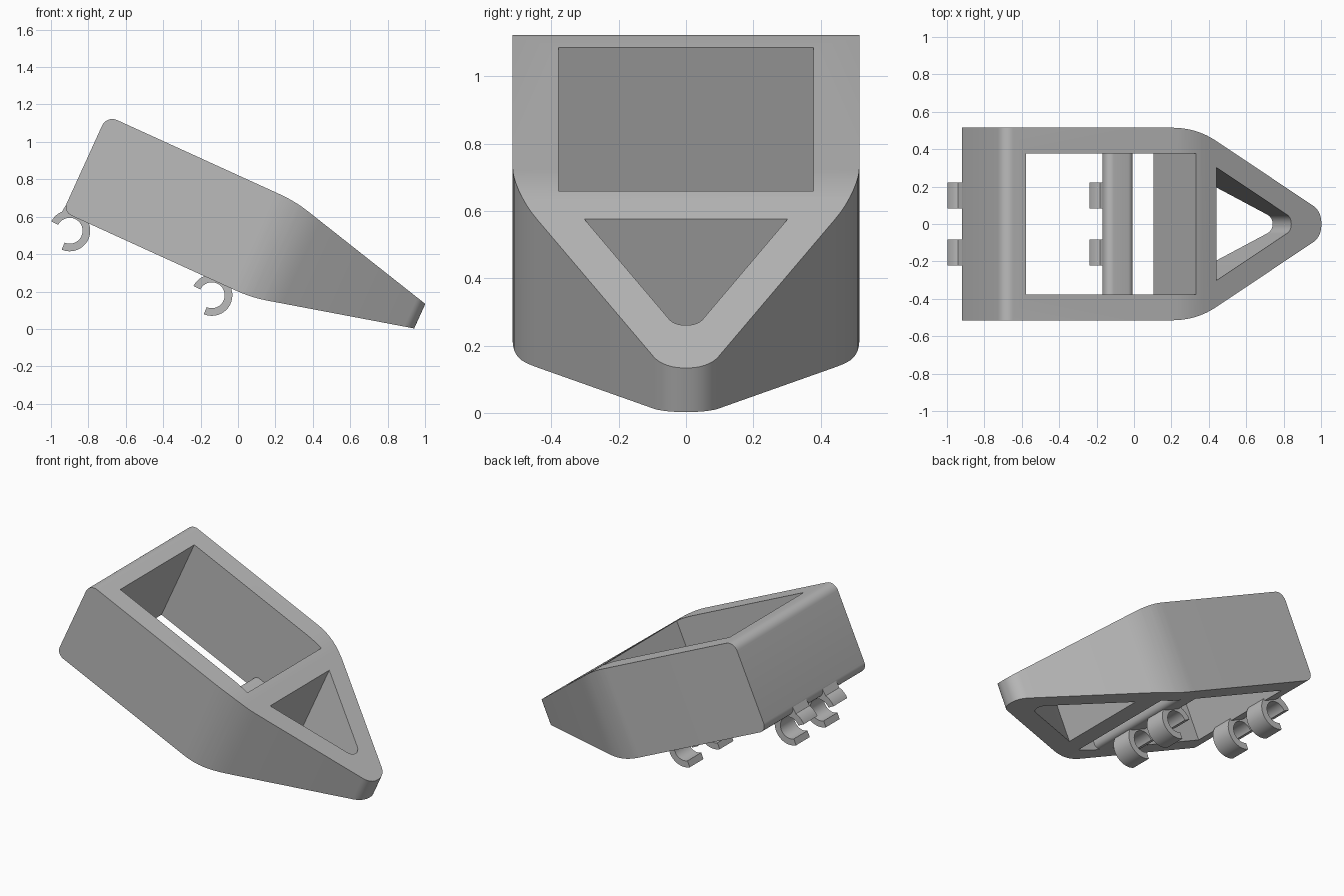
import bpy, bmesh, math
from mathutils import Vector

if "Cube" in bpy.data.objects:
    bpy.data.objects.remove(bpy.data.objects["Cube"], do_unlink=True)

TILT = math.radians(24.5)
BOTTOM, TOP, MID = 0.182, 0.748, 0.465

grey = bpy.data.materials.new("plain_grey")
grey.diffuse_color = (0.5, 0.5, 0.5, 1)
grey.use_nodes = True
grey.node_tree.nodes["Principled BSDF"].inputs["Base Color"].default_value = (0.5, 0.5, 0.5, 1)


def rounded(corners, steps=8):
    """Outline from (a, b, tangent length) corners, with circular fillets."""
    out = []
    for i, (a, b, t) in enumerate(corners):
        p = Vector((a, b))
        if t == 0:
            out.append(p)
            continue
        d0 = (Vector(corners[i - 1][:2]) - p).normalized()
        d1 = (Vector(corners[(i + 1) % len(corners)][:2]) - p).normalized()
        w = math.sin(d0.angle(d1) / 2)
        for k in range(steps + 1):
            s = k / steps
            f0, f1, f2 = (1 - s) ** 2, 2 * s * (1 - s) * w, s * s
            out.append(((p + d0 * t) * f0 + p * f1 + (p + d1 * t) * f2) / (f0 + f1 + f2))
    return out


def prism(name, outline, lo, hi, axis):
    """Extrude an outline along y (side profile) or z (plan)."""
    bm = bmesh.new()
    put = (lambda p, d: (p.x, d, p.y)) if axis == "y" else (lambda p, d: (p.x, p.y, d))
    face = bm.faces.new([bm.verts.new(put(p, lo)) for p in outline])
    ext = bmesh.ops.extrude_face_region(bm, geom=[face])
    shift = (0, hi - lo, 0) if axis == "y" else (0, 0, hi - lo)
    bmesh.ops.translate(bm, vec=shift,
                        verts=[v for v in ext["geom"] if isinstance(v, bmesh.types.BMVert)])
    bmesh.ops.recalc_face_normals(bm, faces=bm.faces)
    me = bpy.data.meshes.new(name)
    bm.to_mesh(me)
    bm.free()
    me.materials.append(grey)
    ob = bpy.data.objects.new(name, me)
    bpy.context.collection.objects.link(ob)
    return ob


def cut(ob, cutter, operation):
    mod = ob.modifiers.new("cut", "BOOLEAN")
    mod.operation, mod.object, mod.solver = operation, cutter, "EXACT"
    bpy.context.view_layer.update()
    dep = bpy.context.evaluated_depsgraph_get()
    me = bpy.data.meshes.new_from_object(ob.evaluated_get(dep))
    ob.modifiers.clear()
    ob.data = me
    bpy.data.objects.remove(cutter, do_unlink=True)


def smooth(ob):
    bpy.ops.object.select_all(action="DESELECT")
    ob.select_set(True)
    bpy.context.view_layer.objects.active = ob
    bpy.ops.object.shade_smooth_by_angle(angle=math.radians(30))


# Body: side profile crossed with the tapering plan
side = rounded([(-1.112, BOTTOM, .05), (-0.005, BOTTOM, .09), (.856, MID - .072, 0),
                (.856, MID + .072, 0), (-0.005, TOP, .09), (-1.112, TOP, .06)])
body = prism("body_frame", side, -.8, .8, "y")
plan = rounded([(-1.5, -.515, 0), (.03, -.515, .15), (.856, -.068, .06),
                (.856, .068, .06), (.03, .515, .15), (-1.5, .515, 0)])
cut(body, prism("plan_cutter", plan, -.5, 1.5, "z"), "INTERSECT")

# Open compartments: main bay and triangular nose bay
bay = [Vector(p) for p in ((-.975, -.378), (.028, -.378), (.028, .378), (-.975, .378))]
cut(body, prism("bay_cutter", bay, -.5, 1.5, "z"), "DIFFERENCE")
nose = rounded([(.163, -.302, 0), (.657, -.035, .032), (.657, .035, .032), (.163, .302, 0)])
cut(body, prism("nose_cutter", nose, -.5, 1.5, "z"), "DIFFERENCE")
body.rotation_euler.y = TILT
smooth(body)

# Rounded cross bar in the floor of the main bay
bar = prism("cross_bar", rounded([(-.28, BOTTOM, .035), (-.115, BOTTOM, .035),
                                  (-.115, BOTTOM + .085, .04), (-.28, BOTTOM + .085, .04)]),
            -.38, .38, "y")
bar.rotation_euler.y = TILT
smooth(bar)

# Snap clips: open rings with a short neck, two under each bar
START, END, STEPS = math.radians(-113), math.radians(153), 36
arc = [START + (END - START) * i / STEPS for i in range(STEPS + 1)]
for place, cx, cz in (("back", -.9, .525), ("middle", -.14, .18)):
    centre = Vector((cx, cz))
    ring = [centre + Vector((math.cos(a), math.sin(a))) * .11 for a in arc]
    ring += [centre + Vector((math.cos(a), math.sin(a))) * .069 for a in reversed(arc)]
    neck = [centre + Vector(p) for p in ((-.047, .093), (-.018, .14), (.05, .1), (0, .085))]
    for hand, y in (("left", .0825), ("right", -.2225)):
        smooth(prism(f"{place}_clip_{hand}", ring, y, y + .14, "y"))
        prism(f"{place}_clip_neck_{hand}", neck, y, y + .14, "y")
